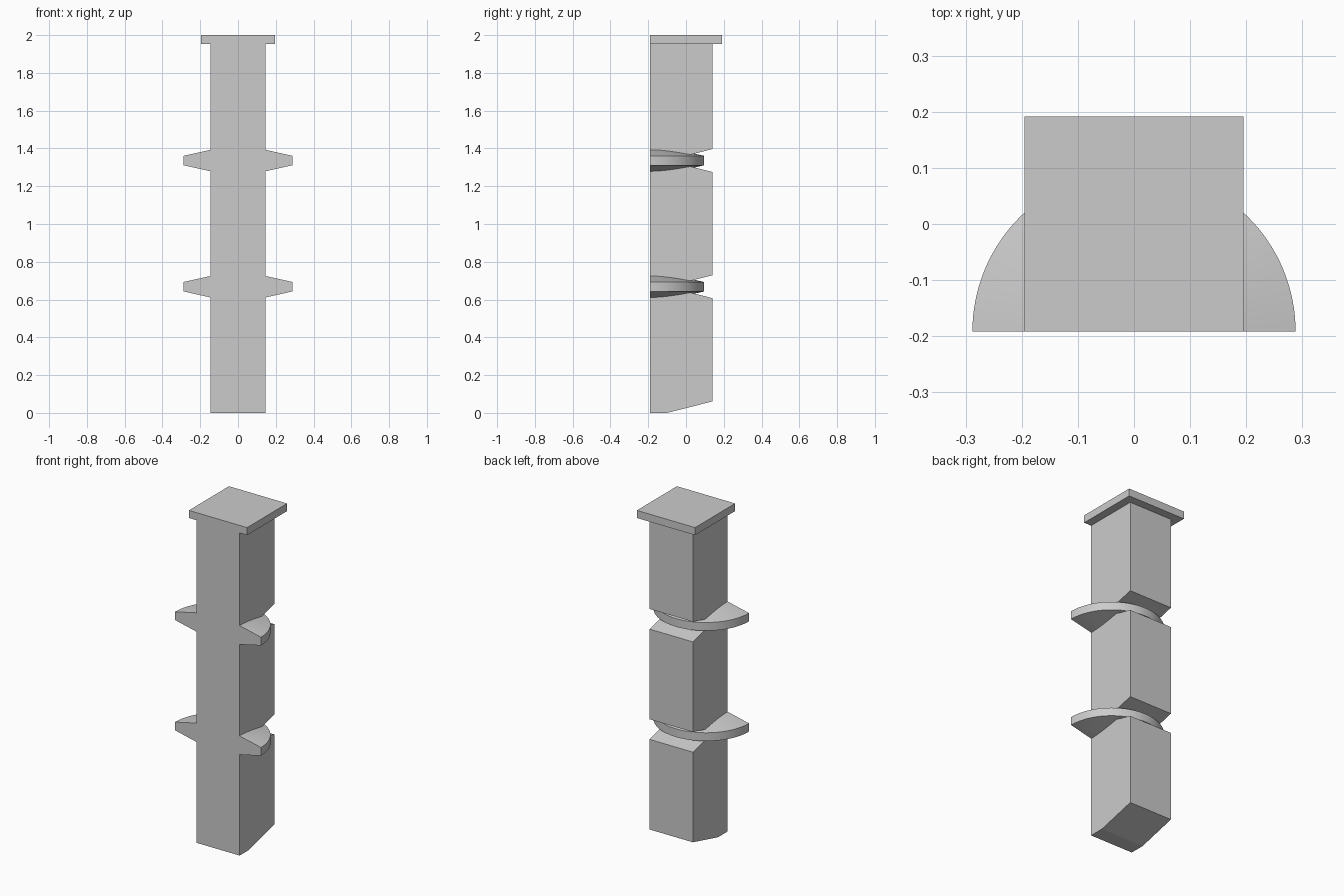
import bpy
import bmesh
from math import cos, sin, pi, radians

default = bpy.data.objects.get("Cube")
if default:
    bpy.data.objects.remove(default, do_unlink=True)

FRONT, BACK = -0.1915, 0.141      # flat front plane and back of the shaft
HALF = 0.145                      # half width of the shaft
TOP = 1.954                       # underside of the cap
NOTCH_Y, NOTCH_H = -0.1, 0.061    # tip and half height of the back grooves
RINGS = (0.668, 1.336)            # heights of the grooves and flanges

grey = bpy.data.materials.new("plain_grey")
grey.use_nodes = True
colour = (0.6, 0.6, 0.6, 1)
grey.diffuse_color = colour
grey.node_tree.nodes["Principled BSDF"].inputs["Base Color"].default_value = colour


def add_object(name, bm):
    bmesh.ops.recalc_face_normals(bm, faces=bm.faces)
    mesh = bpy.data.meshes.new(name)
    bm.to_mesh(mesh)
    bm.free()
    mesh.materials.append(grey)
    obj = bpy.data.objects.new(name, mesh)
    bpy.context.collection.objects.link(obj)
    return obj


def extrude_side_profile(name, profile, half_width):
    """Extrude a (y, z) outline across x."""
    bm = bmesh.new()
    face = bm.faces.new([bm.verts.new((-half_width, y, z)) for y, z in profile])
    new = bmesh.ops.extrude_face_region(bm, geom=[face])["geom"]
    verts = [g for g in new if isinstance(g, bmesh.types.BMVert)]
    bmesh.ops.translate(bm, verts=verts, vec=(2 * half_width, 0, 0))
    return add_object(name, bm)


def half_flange(name, z, steps=64):
    """Half disc with tapering faces, swept around the front centre line."""
    section = [(0.1, 0.067), (0.288, 0.025), (0.288, -0.025), (0.1, -0.067)]
    bm = bmesh.new()
    rows = []
    for i in range(steps + 1):
        a = pi * i / steps
        rows.append([bm.verts.new((r * cos(a), FRONT + r * sin(a), z + h))
                     for r, h in section])
    for a, b in zip(rows, rows[1:]):
        for k in range(4):
            n = (k + 1) % 4
            bm.faces.new((a[k], a[n], b[n], b[k]))
    bm.faces.new(rows[0])
    bm.faces.new(rows[-1])
    return add_object(name, bm)


# Shaft with V grooves in the back and a sloped foot
outline = [(FRONT, 0), (NOTCH_Y, 0), (BACK, NOTCH_H)]
for z in RINGS:
    outline += [(BACK, z - NOTCH_H), (NOTCH_Y, z), (BACK, z + NOTCH_H)]
outline += [(BACK, TOP), (FRONT, TOP)]
post = extrude_side_profile("post", outline, HALF)

# Square cap, flush with the front
cap = extrude_side_profile(
    "cap", [(FRONT, TOP), (-FRONT, TOP), (-FRONT, 2), (FRONT, 2)], 0.195)

# Flanges, one in each groove
flanges = [half_flange(f"flange_{i + 1}", z) for i, z in enumerate(RINGS)]

# Join everything into one solid
bpy.context.view_layer.objects.active = post
for part in flanges + [cap]:
    mod = post.modifiers.new("union", "BOOLEAN")
    mod.operation = "UNION"
    mod.solver = "EXACT"
    mod.object = part
    bpy.ops.object.modifier_apply(modifier=mod.name)
    bpy.data.objects.remove(part, do_unlink=True)

# Smooth rims, sharp edges elsewhere
bpy.ops.object.select_all(action="DESELECT")
post.select_set(True)
bpy.ops.object.shade_smooth_by_angle(angle=radians(10))
